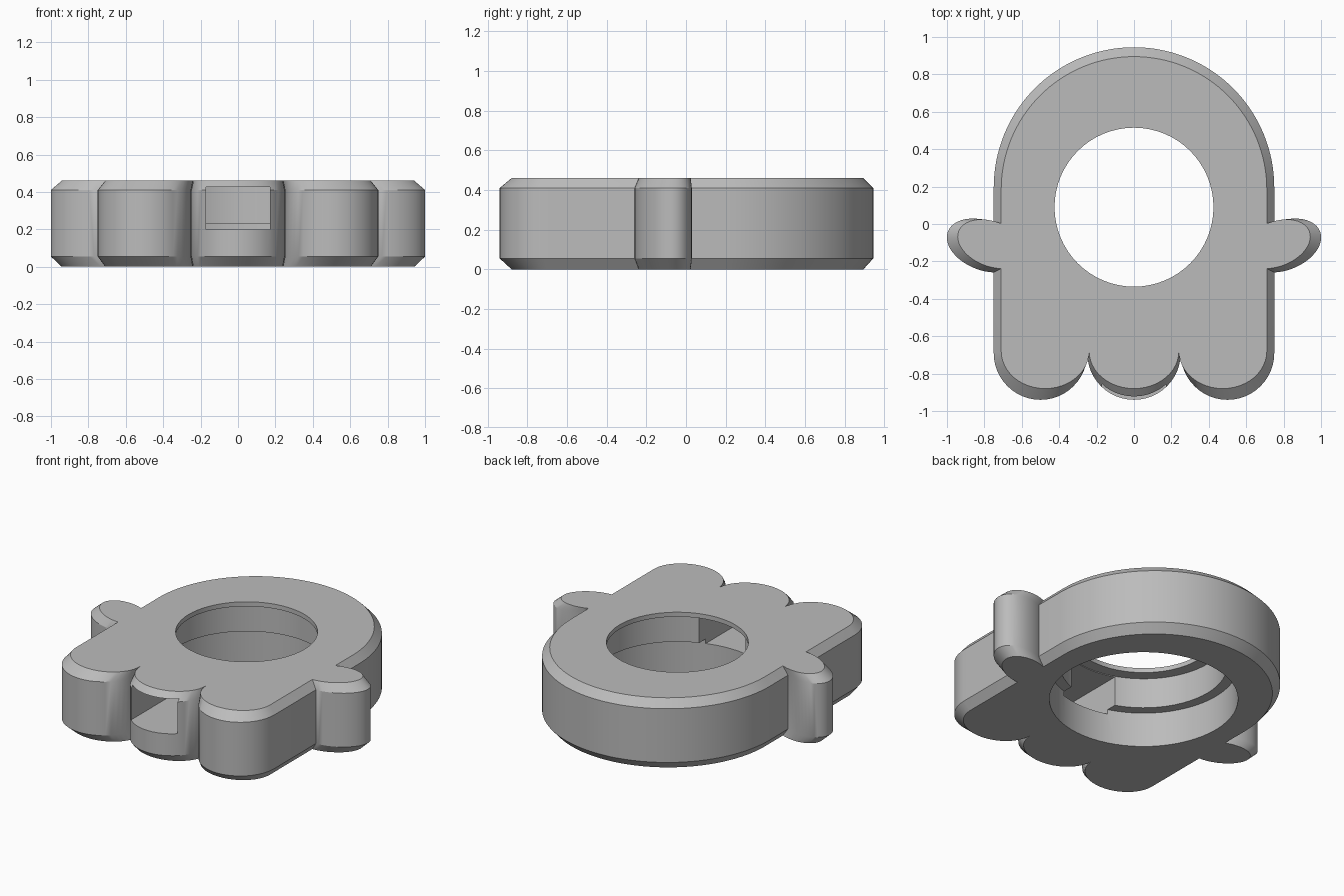
import bpy
import bmesh
from math import sin, cos, pi, radians

if "Cube" in bpy.data.objects:
    bpy.data.objects.remove(bpy.data.objects["Cube"], do_unlink=True)

HEIGHT, LOW, HIGH = 0.46, 0.055, 0.41

grey = bpy.data.materials.new("plain grey")
grey.use_nodes = True
COLOUR = (0.5, 0.5, 0.5, 1)
grey.diffuse_color = COLOUR
grey.node_tree.nodes["Principled BSDF"].inputs["Base Color"].default_value = COLOUR


def arc(cx, cy, rx, ry, start, end, steps, tilt=0):
    points = []
    for i in range(steps + 1):
        t = radians(start + (end - start) * i / steps)
        u, v = rx * cos(t), ry * sin(t)
        points.append((cx + u * cos(tilt) - v * sin(tilt),
                       cy + u * sin(tilt) + v * cos(tilt)))
    return points


def loft(name, sections):
    """Solid through (outline, z) sections that share one point count."""
    bm = bmesh.new()
    rings = [[bm.verts.new((x, y, z)) for x, y in outline] for outline, z in sections]
    n = len(rings[0])
    for a, b in zip(rings, rings[1:]):
        for i in range(n):
            j = (i + 1) % n
            bm.faces.new((a[i], a[j], b[j], b[i]))
    bm.faces.new(rings[0][::-1])
    bm.faces.new(rings[-1])
    bmesh.ops.recalc_face_normals(bm, faces=bm.faces)
    mesh = bpy.data.meshes.new(name)
    bm.to_mesh(mesh)
    bm.free()
    obj = bpy.data.objects.new(name, mesh)
    bpy.context.collection.objects.link(obj)
    mesh.materials.append(grey)
    return obj


def chamfered(name, inner, outer):
    return loft(name, [(inner, 0), (outer, LOW), (outer, HIGH), (inner, HEIGHT)])


def select_only(obj):
    bpy.ops.object.select_all(action='DESELECT')
    obj.select_set(True)
    bpy.context.view_layer.objects.active = obj


def cut(target, cutter):
    select_only(target)
    mod = target.modifiers.new("cut", 'BOOLEAN')
    mod.operation, mod.solver, mod.object = 'DIFFERENCE', 'EXACT', cutter
    bpy.ops.object.modifier_apply(modifier=mod.name)
    bpy.data.objects.remove(cutter, do_unlink=True)


def body_outline(half_width, dome_y, foot_y, foot_depth, cusp_x):
    """Domed top, straight sides and three scalloped feet."""
    side_x, side_r = (half_width + cusp_x) / 2, (half_width - cusp_x) / 2
    points = arc(0, dome_y, half_width, half_width, 0, 180, 64)
    for cx, r in ((-side_x, side_r), (0, cusp_x), (side_x, side_r)):
        foot = arc(cx, foot_y, r, foot_depth, 180, 360, 24)
        points += foot if cx < 0 else foot[1:]
    return points


# Body with chamfered top and bottom rims
body = chamfered("body",
                 body_outline(0.71, 0.185, -0.68, 0.2, 0.24),
                 body_outline(0.75, 0.195, -0.69, 0.25, 0.25))

# Stepped bore, widest at the bottom, with a thin lip at the top
levels = [(0.565, -0.1), (0.565, 0.23), (0.5, 0.23),
          (0.5, 0.43), (0.425, 0.43), (0.425, 0.6)]
bore = loft("bore_cutter",
            [(arc(0, 0.09, r, r, 0, 354.375, 63), z) for r, z in levels])
cut(body, bore)

# Rectangular slot from the middle foot into the bore
slot_plan = [(-0.17, -1.1), (0.17, -1.1), (0.17, -0.2), (-0.17, -0.2)]
cut(body, loft("slot_cutter", [(slot_plan, 0.2), (slot_plan, 0.425)]))

# Side arms: tilted oval lobes
parts = [body]
for name, side in (("left_arm", 1), ("right_arm", -1)):
    inner = arc(0.76, -0.107, 0.19, 0.12, 0, 352.5, 47, radians(21))
    outer = arc(0.80, -0.115, 0.209, 0.132, 0, 352.5, 47, radians(21))
    parts.append(chamfered(name, [(side * x, y) for x, y in inner],
                           [(side * x, y) for x, y in outer]))

for obj in parts:
    select_only(obj)
    bpy.ops.object.shade_smooth_by_angle(angle=radians(25))
